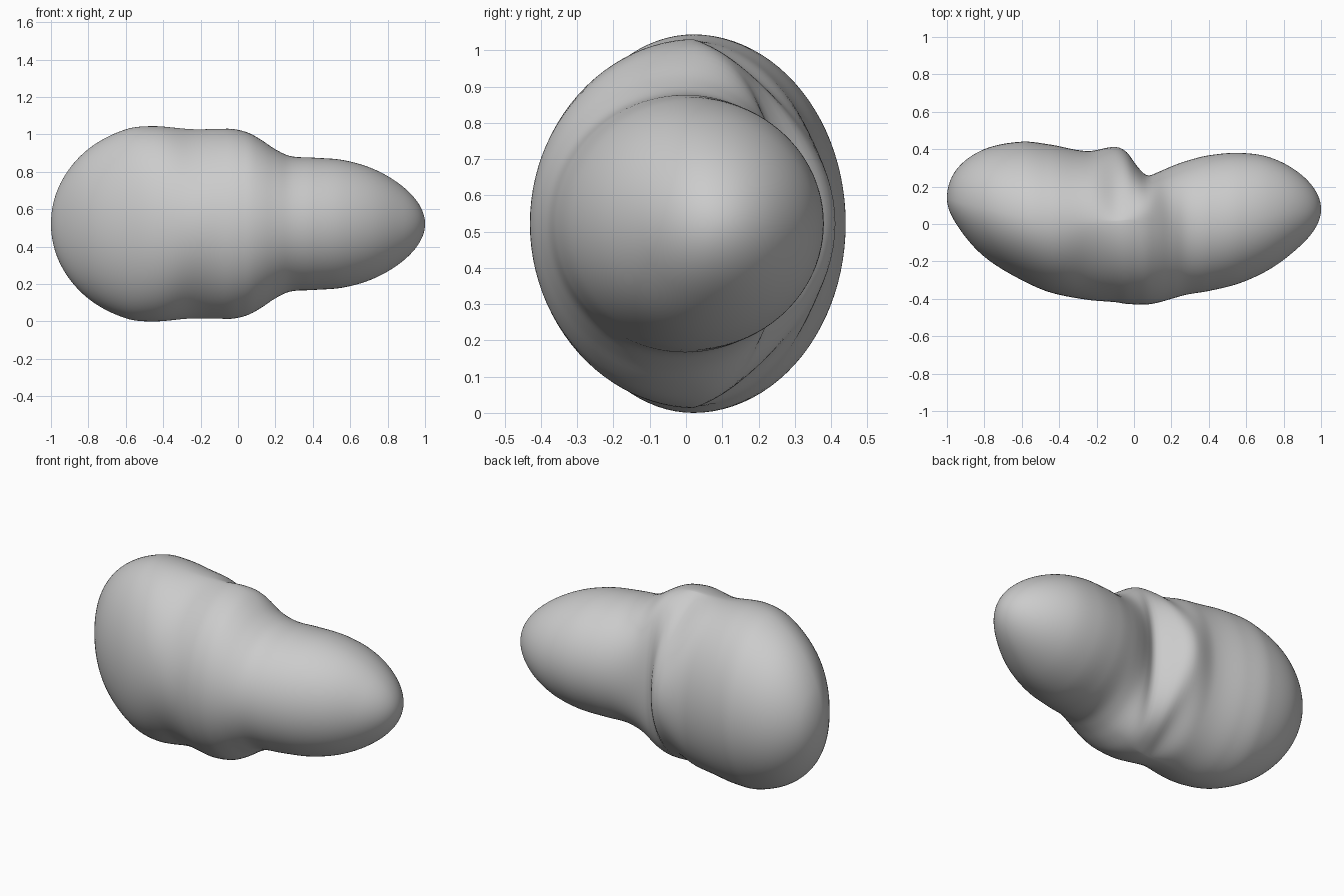
import bpy, bmesh, math

if "Cube" in bpy.data.objects:
    bpy.data.objects.remove(bpy.data.objects["Cube"])

MID_Z = 0.522
# stations along the body: x, front y, back y, half height, y of the crest
STATIONS = [
    (-1.00, 0.14, 0.14, 0.00, 0.14),
    (-0.95, 0.00, 0.29, 0.215, 0.12),
    (-0.80, -0.175, 0.40, 0.40, 0.085),
    (-0.60, -0.30, 0.44, 0.505, 0.04),
    (-0.45, -0.365, 0.425, 0.522, 0.02),
    (-0.25, -0.405, 0.39, 0.506, 0.015),
    (-0.10, -0.418, 0.412, 0.507, 0.015),
    (-0.04, -0.427, 0.385, 0.508, 0.02),
    (0.02, -0.43, 0.305, 0.498, 0.015),
    (0.07, -0.43, 0.26, 0.48, 0.00),
    (0.13, -0.42, 0.278, 0.445, -0.01),
    (0.20, -0.40, 0.308, 0.398, -0.02),
    (0.28, -0.378, 0.337, 0.362, -0.01),
    (0.40, -0.358, 0.367, 0.354, 0.00),
    (0.56, -0.318, 0.38, 0.341, 0.02),
    (0.72, -0.245, 0.358, 0.295, 0.04),
    (0.88, -0.125, 0.275, 0.20, 0.065),
    (1.00, 0.08, 0.08, 0.00, 0.08),
]
U = [math.acos(max(-1, min(1, -s[0]))) for s in STATIONS]


def slope(i, k):
    a, b = max(i - 1, 0), min(i + 1, len(U) - 1)
    return (STATIONS[b][k] - STATIONS[a][k]) / (U[b] - U[a])


def sample(u, k):
    """Smooth cubic interpolation of one station column."""
    i = 0
    while i < len(U) - 2 and u > U[i + 1]:
        i += 1
    h = U[i + 1] - U[i]
    t = (u - U[i]) / h
    return ((2*t**3 - 3*t**2 + 1) * STATIONS[i][k] + (t**3 - 2*t**2 + t) * h * slope(i, k)
            + (3*t**2 - 2*t**3) * STATIONS[i+1][k] + (t**3 - t**2) * h * slope(i + 1, k))


def bump(x, c, w):
    return math.exp(-((x - c) / w) ** 2)


# lofted body with three merging lobes
RINGS, SIDES = 160, 96
bm = bmesh.new()
rings = []
for r in range(1, RINGS):
    u = math.pi * r / RINGS
    x = -math.cos(u)
    front, back, half, crest = (sample(u, k) for k in (1, 2, 3, 4))
    p_back = 1 + 0.7 * bump(x, -0.08, 0.09) - 0.25 * bump(x, 0.08, 0.06)
    p_front = 1 + 0.25 * bump(x, -0.22, 0.12)
    ring = []
    for s in range(SIDES):
        a = 2 * math.pi * s / SIDES
        c = math.cos(a)
        if c >= 0:
            y = crest + (back - crest) * c ** p_back
        else:
            y = crest - (crest - front) * (-c) ** p_front
        ring.append(bm.verts.new((x, y, MID_Z + half * math.sin(a))))
    rings.append(ring)
for a, b in zip(rings, rings[1:]):
    for s in range(SIDES):
        n = (s + 1) % SIDES
        bm.faces.new((a[s], a[n], b[n], b[s]))

# rounded end tips
for ring, st in ((rings[0], STATIONS[0]), (rings[-1], STATIONS[-1])):
    tip = bm.verts.new((st[0], st[1], MID_Z))
    for s in range(SIDES):
        bm.faces.new((tip, ring[s], ring[(s + 1) % SIDES]))
bmesh.ops.recalc_face_normals(bm, faces=bm.faces)
for f in bm.faces:
    f.smooth = True

mesh = bpy.data.meshes.new("lobed_body")
bm.to_mesh(mesh)
bm.free()
body = bpy.data.objects.new("lobed_body", mesh)
bpy.context.collection.objects.link(body)
